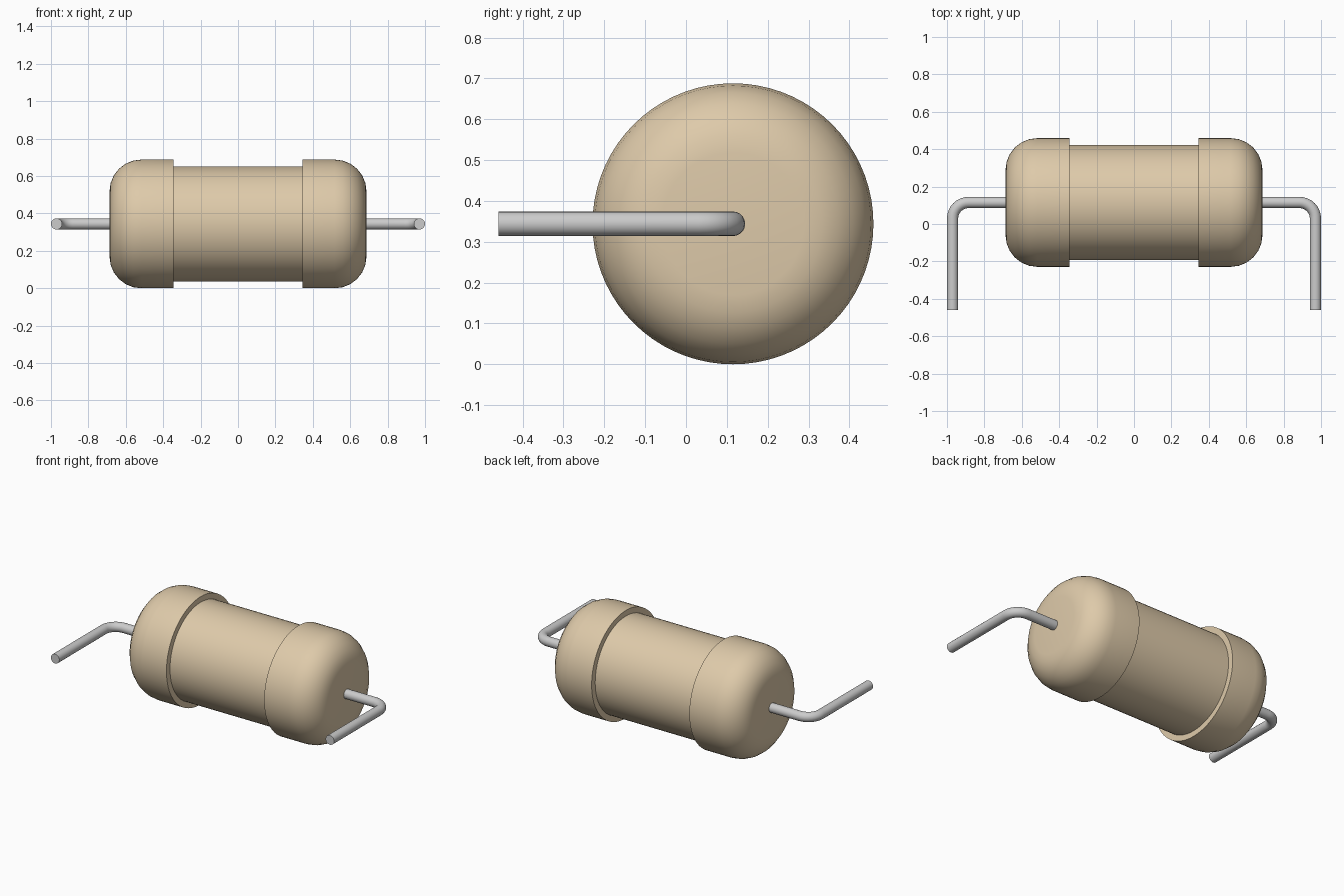
import bpy, bmesh
from math import sin, cos, pi, radians
from mathutils import Vector

if "Cube" in bpy.data.objects:
    bpy.data.objects.remove(bpy.data.objects["Cube"])

CY, CZ = 0.115, 0.344           # axis of the body, running along x


def sweep(name, rings, color=None):
    """Skin a list of (centre, axis direction in xy, radius) rings and cap both ends."""
    bm = bmesh.new()
    loops = []
    sides = 72 if color else 20
    for centre, direction, radius in rings:
        side = Vector((-direction.y, direction.x, 0))
        up = Vector((0, 0, 1))
        loops.append([bm.verts.new(centre + radius * (cos(a) * side + sin(a) * up))
                      for a in (2 * pi * i / sides for i in range(sides))])
    for a, b in zip(loops, loops[1:]):
        for i in range(sides):
            j = (i + 1) % sides
            bm.faces.new((a[i], a[j], b[j], b[i]))
    bm.faces.new(loops[0][::-1])
    bm.faces.new(loops[-1])
    bmesh.ops.recalc_face_normals(bm, faces=bm.faces)
    mesh = bpy.data.meshes.new(name)
    bm.to_mesh(mesh)
    bm.free()
    obj = bpy.data.objects.new(name, mesh)
    bpy.context.collection.objects.link(obj)
    if color:
        mat = bpy.data.materials.new(name + "_tan")
        mat.diffuse_color = color
        mat.use_nodes = True
        mat.node_tree.nodes["Principled BSDF"].inputs["Base Color"].default_value = mat.diffuse_color
        mesh.materials.append(mat)
    bpy.ops.object.select_all(action='DESELECT')
    obj.select_set(True)
    bpy.context.view_layer.objects.active = obj
    bpy.ops.object.shade_smooth_by_angle(angle=radians(30))
    return obj


# Ceramic body: narrow barrel with a wider rounded cap at each end
R, BARREL, HALF, FILLET, STEP = 0.344, 0.308, 0.687, 0.17, 0.345
half = [(STEP, BARREL), (STEP, R)]
for k in range(7):
    a = k / 6 * pi / 2
    half.append((HALF - FILLET + FILLET * sin(a), R - FILLET + FILLET * cos(a)))
profile = [(-x, r) for x, r in reversed(half)] + half
sweep("resistor_body",
      [(Vector((x, CY, CZ)), Vector((1, 0, 0)), r) for x, r in profile],
      (0.73, 0.59, 0.40, 1))

# Wire lead: straight out of the cap, quarter bend, then forward; mirrored to the left
WIRE, BEND, LX = 0.03, 0.085, 0.97
rings = [(Vector((0.64, CY, CZ)), Vector((1, 0, 0)), WIRE)]
for k in range(9):
    a = k / 8 * pi / 2
    rings.append((Vector((LX - BEND + BEND * sin(a), CY - BEND + BEND * cos(a), CZ)),
                  Vector((cos(a), -sin(a), 0)), WIRE))
rings.append((Vector((LX, -0.459, CZ)), Vector((0, -1, 0)), WIRE))
lead = sweep("wire_leads", rings)
mirror = lead.modifiers.new("Mirror", 'MIRROR')
mirror.use_axis = (True, False, False)
mirror.use_mirror_merge = False
